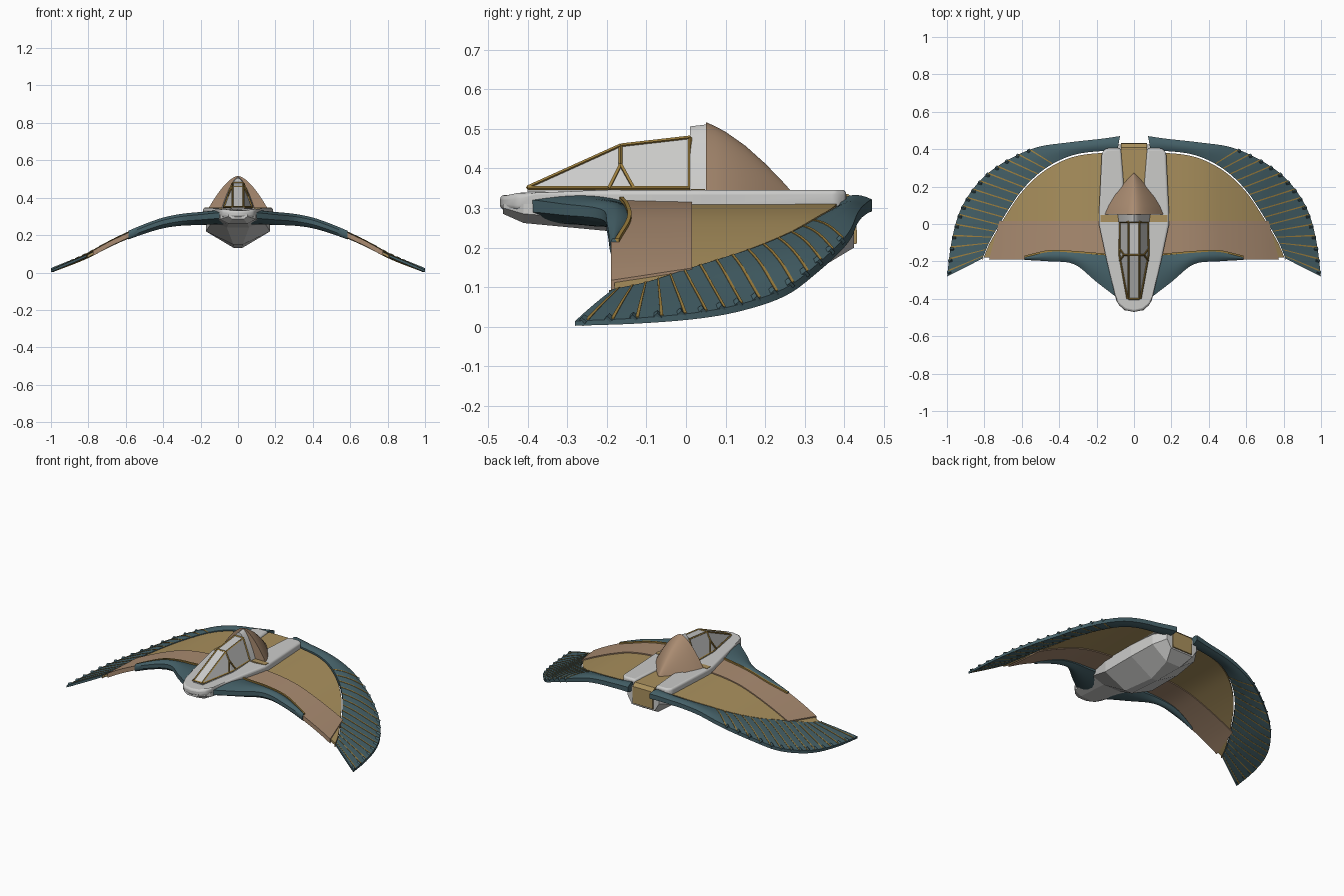
import bpy, bmesh, math
from mathutils import Vector

if "Cube" in bpy.data.objects:
    bpy.data.objects.remove(bpy.data.objects["Cube"])

def material(name, c):
    m = bpy.data.materials.new(name)
    m.diffuse_color = (*c, 1)
    m.use_nodes = True
    m.node_tree.nodes["Principled BSDF"].inputs["Base Color"].default_value = m.diffuse_color
    return m

TEAL = material("dark_teal", (0.06, 0.12, 0.14))
GOLD = material("wing_gold", (0.40, 0.28, 0.11))
BROWN = material("panel_brown", (0.40, 0.26, 0.165))
GREY = material("hull_grey", (0.60, 0.60, 0.59))
TRIM = material("trim_gold", (0.35, 0.22, 0.05))

def finish(name, bm, mat, mirror=False, smooth=None, bevel=0):
    bmesh.ops.remove_doubles(bm, verts=bm.verts, dist=1e-5)
    bmesh.ops.recalc_face_normals(bm, faces=bm.faces)
    me = bpy.data.meshes.new(name)
    bm.to_mesh(me)
    bm.free()
    me.materials.append(mat)
    ob = bpy.data.objects.new(name, me)
    bpy.context.collection.objects.link(ob)
    if mirror:
        ob.modifiers.new("mirror", 'MIRROR').use_clip = False
    if bevel:
        b = ob.modifiers.new("bevel", 'BEVEL')
        b.width, b.segments = bevel, 3
    if smooth:
        bpy.ops.object.select_all(action='DESELECT')
        ob.select_set(True)
        bpy.context.view_layer.objects.active = ob
        bpy.ops.object.shade_smooth_by_angle(angle=math.radians(smooth))
    return ob

def spline(pts, t):
    """Catmull-Rom through evenly spaced points, t in 0..1"""
    n = len(pts) - 1
    k = min(int(max(t, 0) * n), n - 1)
    f = min(max(t, 0), 1) * n - k
    P = [Vector(p) for p in pts]
    b, c = P[k], P[k + 1]
    a = P[k - 1] if k else b * 2 - c
    d = P[k + 2] if k + 2 <= n else c * 2 - b
    return 0.5 * (2 * b + (c - a) * f + (2 * a - 5 * b + 4 * c - d) * f * f
                  + (3 * b - a - 3 * c + d) * f ** 3)

def add_shell(bm, fn, nu, nv):
    """Closed slab; fn(u, v) gives x, y, top z, bottom z"""
    top, bot = [], []
    for i in range(nu + 1):
        row = [fn(i / nu, j / nv) for j in range(nv + 1)]
        top.append([bm.verts.new((x, y, zt)) for x, y, zt, zb in row])
        bot.append([bm.verts.new((x, y, zb)) for x, y, zt, zb in row])
    for g in (top, bot):
        for i in range(nu):
            for j in range(nv):
                bm.faces.new((g[i][j], g[i + 1][j], g[i + 1][j + 1], g[i][j + 1]))
    rim = [(i, 0) for i in range(nu)] + [(nu, j) for j in range(nv)]
    rim += [(i, nv) for i in range(nu, 0, -1)] + [(0, j) for j in range(nv, 0, -1)]
    for (a, b), (c, d) in zip(rim, rim[1:] + rim[:1]):
        bm.faces.new((top[a][b], top[c][d], bot[c][d], bot[a][b]))

def shell(name, fns, nu, nv, mat, smooth=35):
    bm = bmesh.new()
    for fn in fns:
        add_shell(bm, fn, nu, nv)
    return finish(name, bm, mat, True, smooth)

def loft(name, sections, mat, smooth=None):
    bm = bmesh.new()
    rings = [[bm.verts.new(p) for p in s] for s in sections]
    for a, b in zip(rings, rings[1:]):
        for i in range(len(a)):
            j = (i + 1) % len(a)
            bm.faces.new((a[i], a[j], b[j], b[i]))
    bm.faces.new(rings[0])
    bm.faces.new(rings[-1])
    return finish(name, bm, mat, False, smooth)

def add_beam(bm, a, b, r):
    a, b = Vector(a), Vector(b)
    d = b - a
    m = d.to_track_quat('Z', 'Y').to_matrix().to_4x4()
    m.translation = (a + b) / 2
    bmesh.ops.create_cone(bm, cap_ends=True, segments=4, radius1=r, radius2=r, depth=d.length, matrix=m)

# --- wings: droop curve, inner and outer outline of the teal rim
DROOP = [(z, 0) for z in (.325, .32, .31, .30, .28, .245, .203, .155, .10, .055, .014)]
INNER = [(.09, .385), (.165, .39), (.30, .375), (.41, .335), (.51, .27), (.60, .18),
         (.67, .08), (.73, -.02), (.775, -.10), (.81, -.185)]
OUTER = [(.075, .47), (.18, .455), (.36, .435), (.52, .41), (.67, .345), (.80, .255),
         (.89, .145), (.945, .03), (.98, -.12), (.999, -.28)]

def wz(x):
    return spline(DROOP, x).x

def rim(u, v):
    p = spline(INNER, u).lerp(spline(OUTER, u), v)
    z, b = wz(p.x), math.sin(math.pi * v)
    return p.x, p.y, z + .012 * b * (1 - .7 * u), z - .012 - (.018 + .01 * b) * (1 - u)

def gold_panel(u, v):
    p = spline(INNER, u)
    z = wz(p.x)
    return p.x, -.18 + (p.y + .17) * v, z - .003, z - .018

def brown_panel(u, v):
    x = .15 + (.625 - .055 * v) * u
    return x, -.19 + .205 * v, wz(x) + .004, wz(x) - .024

shell("wing_rim", [rim], 48, 6, TEAL)
shell("wing_inner_panel", [gold_panel], 40, 6, GOLD)
shell("wing_front_panel", [brown_panel], 24, 3, BROWN)

# gold ribs and outer knobs on the feathered part of the rim
RIBS = [.36 + .62 * i / 14 for i in range(15)]

def rib(u0):
    def fn(u, v):
        x, y, a, b = rim(u0 + (u - .5) * .006, v * .985)
        return x, y, a + .002, b - .001
    return fn

shell("rim_ribs", [rib(u) for u in RIBS], 1, 6, TRIM, None)
bm = bmesh.new()
for u in RIBS:
    a, b = rim(u + .008, .90), rim(u + .008, .995)
    add_beam(bm, (a[0], a[1], wz(a[0]) - .003), (b[0], b[1], wz(b[0]) - .003), .012)
finish("rim_knobs", bm, TEAL, True)

# --- front root fairing with gold trim
FRONT = [(.07, -.41), (.20, -.31), (.32, -.215), (.45, -.20), (.585, -.192)]
BACK = [(.07, -.17), (.20, -.16), (.32, -.15), (.45, -.145), (.585, -.175)]

def fairing(u, v):
    p = spline(FRONT, u).lerp(spline(BACK, u), v)
    z, b = wz(p.x), math.sin(math.pi * (.12 + .7 * v))
    return p.x, p.y, z - .008 + .022 * b, z - .012 - .052 * b * (1 - .6 * u)

def fairing_trim(u, v):
    p = spline(BACK, u)
    z = wz(p.x)
    return p.x, p.y - .004 + .01 * v, z + .013, z - .005

shell("front_fairing", [fairing], 20, 8, TEAL)
shell("fairing_trim", [fairing_trim], 20, 1, TRIM, None)

# --- hull: flat deck with two rear prongs, faceted keel below
HALF = [(.05, -.46), (.085, -.43), (.102, -.38), (.145, -.2), (.188, .0), (.188, .05),
        (.172, .38), (.15, .405), (.07, .405), (.055, .22), (.055, .06)]
bm = bmesh.new()
outline = [(0, -.47)] + HALF + [(-x, y) for x, y in reversed(HALF)]
face = bm.faces.new([bm.verts.new((x, y, .295)) for x, y in outline])
ext = bmesh.ops.extrude_face_region(bm, geom=[face])
for v in ext['geom']:
    if isinstance(v, bmesh.types.BMVert):
        v.co.z = .333 if v.co.y < -.42 else .346
finish("hull_deck", bm, GREY, False, 40, .012)

KEEL = [(-.462, .05, .30, .285, .03), (-.41, .095, .285, .262, .05), (-.2, .14, .27, .242, .06),
        (-.05, .172, .22, .15, .025), (.18, .172, .22, .13, .02),
        (.35, .155, .23, .155, .05), (.425, .11, .25, .2, .08)]
loft("hull_keel", [[(w, y, .31), (w, y, zm), (b, y, zb), (-b, y, zb), (-w, y, zm), (-w, y, .31)]
                   for y, w, zm, zb, b in KEEL], GREY)

# gold spine running between the prongs and down the tail
SPINE = [(0, .335), (.41, .335), (.43, .315), (.432, .21), (.40, .205), (0, .25)]
loft("tail_spine", [[(x, y, z) for y, z in SPINE] for x in (-.07, .07)], GOLD)
bm = bmesh.new()
bmesh.ops.create_cube(bm, size=1)
bmesh.ops.scale(bm, vec=(.36, .036, .03), verts=bm.verts)
bmesh.ops.translate(bm, vec=(0, .03, .333), verts=bm.verts)
finish("deck_cross_strip", bm, GOLD)

# --- canopy with gold frame
CAN = [(-.40, .035, .03, .352), (-.165, .078, .03, .458), (.01, .075, .03, .478)]
loft("canopy_glass", [[(b, y, .34), (t, y, z), (-t, y, z), (-b, y, .34)] for y, b, t, z in CAN], GREY)
bm = bmesh.new()
base = [(b, y, .35) for y, b, t, z in CAN]
tops = [(t, y, z) for y, b, t, z in CAN]
for s in (1, -1):
    f = lambda p: (p[0] * s, p[1], p[2])
    mid = (.054, -.165, .41)
    lines = [(base[0], base[1]), (base[1], base[2]), (tops[0], tops[1]), (tops[1], tops[2]),
             (base[2], tops[2]), (mid, tops[1]), (mid, (.076, -.195, .35)), (mid, (.077, -.132, .35))]
    for a, b in lines:
        add_beam(bm, f(a), f(b), .005)
for p in tops:
    add_beam(bm, p, (-p[0], p[1], p[2]), .005)
finish("canopy_frame", bm, TRIM)

# --- dorsal hood and the grey bulkhead in front of it
def dome(y, w, h, n=20):
    xs = [-1 + 2 * i / n for i in range(n + 1)]
    return [(w * x, y, .33 + h * (1 - abs(x) ** 1.6)) for x in xs]

HOOD = [(.05, 1), (.075, .94), (.10, .868), (.15, .68), (.20, .44), (.24, .22), (.272, .03)]
loft("dorsal_hood", [dome(y, .165 * s, .187 * s) for y, s in HOOD], BROWN, 40)
loft("hood_bulkhead", [dome(.01, .088, .176), dome(.052, .092, .181)], GREY, 40)
